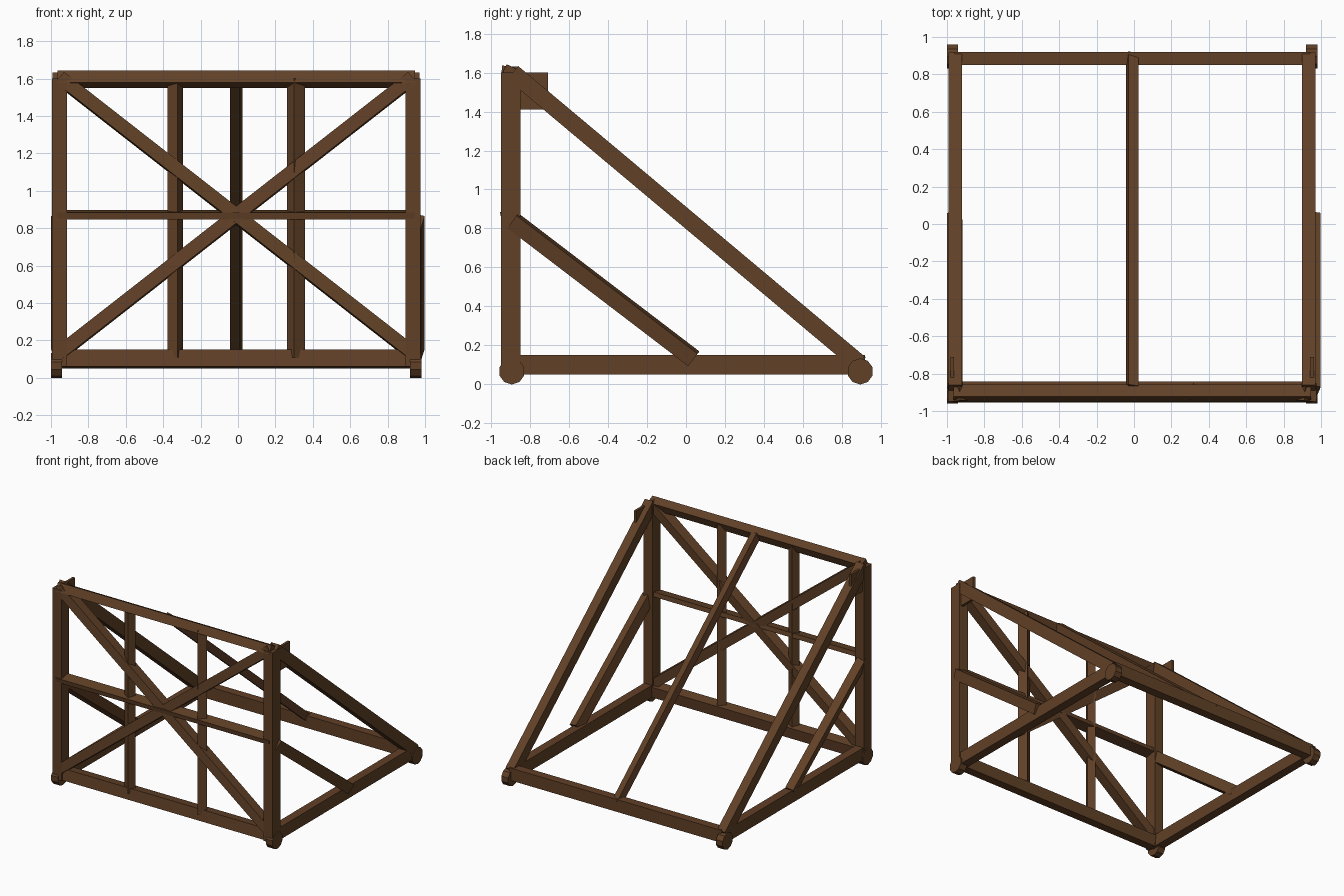
import bpy, bmesh, math
from mathutils import Vector, Matrix

if "Cube" in bpy.data.objects:
    bpy.data.objects.remove(bpy.data.objects["Cube"])

wood = bpy.data.materials.new("brown wood")
wood.diffuse_color = (0.12, 0.052, 0.02, 1)
wood.use_nodes = True
wood.node_tree.nodes["Principled BSDF"].inputs["Base Color"].default_value = wood.diffuse_color
CX = -0.01  # middle of the frame


def finish(name, bm):
    me = bpy.data.meshes.new(name)
    bm.to_mesh(me)
    bm.free()
    me.materials.append(wood)
    ob = bpy.data.objects.new(name, me)
    bpy.context.collection.objects.link(ob)
    return ob


def beam(name, a, b, side, w, d, roll=0):
    """Box from a to b: w wide along 'side', d deep across it, rolled about its length."""
    a, b = Vector(a), Vector(b)
    z = (b - a).normalized()
    x = Vector(side)
    x = (x - z * x.dot(z)).normalized()
    x.rotate(Matrix.Rotation(math.radians(roll), 3, z))
    y = z.cross(x)
    rot = Matrix((x, y, z)).transposed().to_4x4()
    bm = bmesh.new()
    bmesh.ops.create_cube(bm, size=1)
    m = Matrix.Translation((a + b) / 2) @ rot @ Matrix.Diagonal((w, d, (b - a).length, 1))
    bmesh.ops.transform(bm, matrix=m, verts=bm.verts)
    return finish(name, bm)


X, Y, Z = (1, 0, 0), (0, 1, 0), (0, 0, 1)
FY = -0.9  # front panel plane

for s, n in ((-1, "left"), (1, "right")):
    sx = CX + s * 0.945
    # posts, base rails and long slanted struts
    beam(n + "_post", (sx, FY, 0.06), (sx, FY, 1.6), X, 0.08, 0.1)
    beam(n + "_base_rail", (sx, -0.9, 0.1), (sx, 0.9, 0.1), X, 0.07, 0.1)
    beam(n + "_long_strut", (sx, -0.89, 1.6), (sx, 0.89, 0.108), X, 0.072, 0.088)
    # short side braces
    bx = 0.957 if s > 0 else -0.958
    beam(n + "_short_brace", (bx, -0.89, 0.84), (bx, 0.04, 0.13), X, 0.065, 0.082, s * 14)
    # corner plates at the top of the posts
    px = CX + s * 0.962
    beam(n + "_corner_plate", (px, -0.83, 1.41), (px, -0.83, 1.6), X, 0.02, 0.24)
    # ten-sided wheels
    for y, e in ((-0.895, "front"), (0.895, "back")):
        bm = bmesh.new()
        bmesh.ops.create_cone(bm, cap_ends=True, segments=10, radius1=0.067,
                              radius2=0.067, depth=0.06)
        m = Matrix.Translation((CX + s * 0.96, y, 0.065)) @ Matrix.Rotation(math.pi / 2, 4, 'Y') \
            @ Matrix.Rotation(math.radians(18), 4, 'Z')
        bmesh.ops.transform(bm, matrix=m, verts=bm.verts)
        finish(f"{e}_{n}_wheel", bm)
    # crossed diagonals of the front panel
    beam(f"{n}_cross_brace", (CX + s * 0.945, FY - 0.005, 0.13),
         (CX - s * 0.945, FY - 0.005, 1.605), Y, 0.085, 0.072, s * 5)

# cross beams
beam("front_base_beam", (CX - 0.95, -0.89, 0.1), (CX + 0.95, -0.89, 0.1), Y, 0.085, 0.09, -8)
beam("back_base_beam", (CX - 0.95, 0.885, 0.1), (CX + 0.95, 0.885, 0.1), Y, 0.07, 0.1)
beam("top_beam", (CX - 0.955, -0.905, 1.597), (CX + 0.955, -0.905, 1.597), Y, 0.07, 0.07, -25)
beam("middle_rail", (CX - 0.955, -0.908, 0.873), (CX + 0.955, -0.908, 0.873), Y, 0.09, 0.036, 10)

# inner uprights, turned on their axes
beam("left_upright", (-0.335, FY, 0.11), (-0.335, FY, 1.6), X, 0.06, 0.06, -31)
beam("right_upright", (0.31, FY, 0.11), (0.31, FY, 1.6), X, 0.07, 0.07, 34)

# centre strut
beam("centre_strut", (CX, -0.88, 1.6), (CX, 0.9, 0.11), X, 0.055, 0.06, 12)
